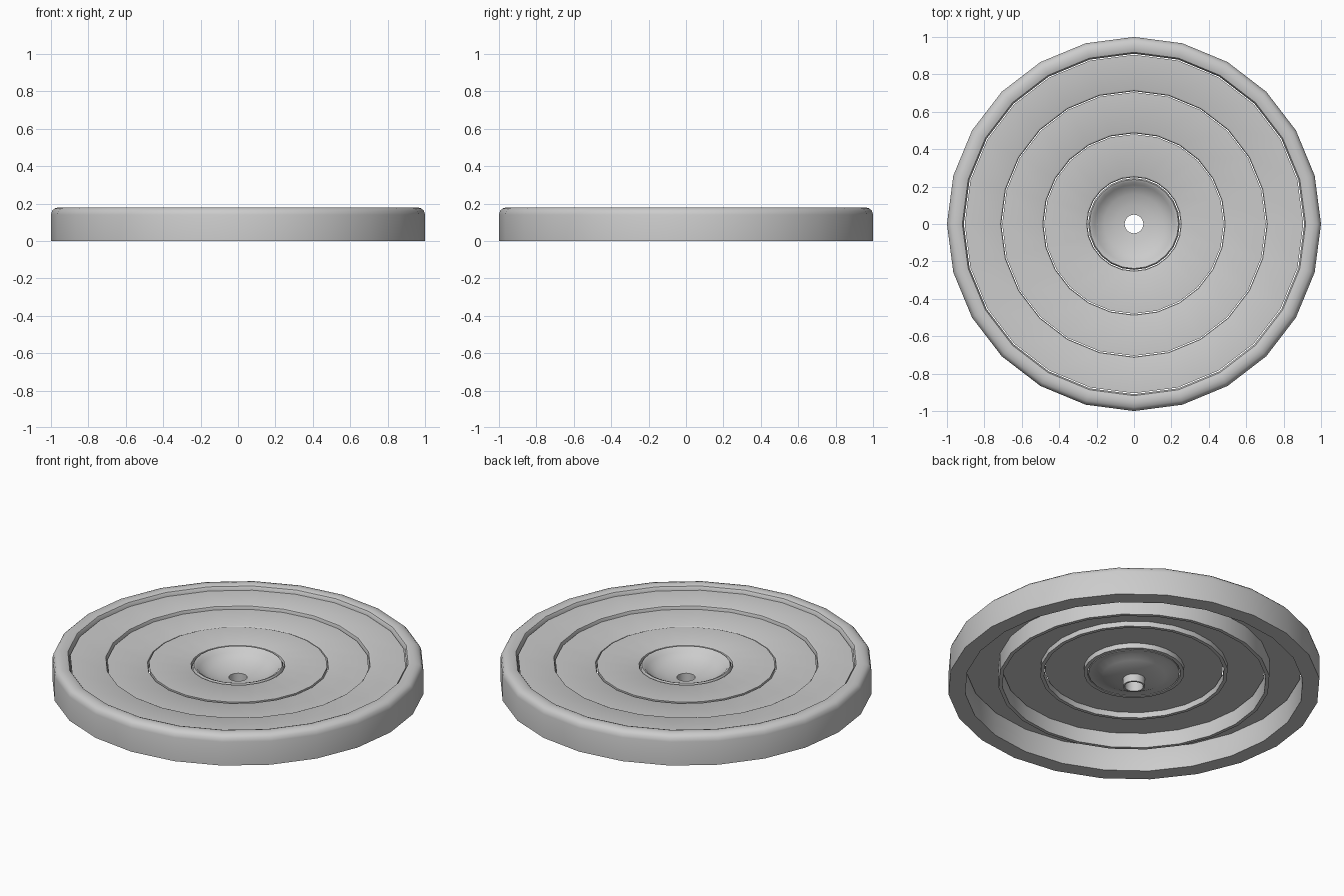
import bpy, bmesh, math

if "Cube" in bpy.data.objects:
    bpy.data.objects.remove(bpy.data.objects["Cube"])

SEG = 24

def lathe(name, profile, seg=SEG):
    """Spin a closed (radius, z) profile around the z axis."""
    bm = bmesh.new()
    rings = []
    for r, z in profile:
        rings.append([bm.verts.new((r * math.cos(2 * math.pi * i / seg),
                                    r * math.sin(2 * math.pi * i / seg), z)) for i in range(seg)])
    n = len(rings)
    for k in range(n):
        a, b = rings[k], rings[(k + 1) % n]
        for i in range(seg):
            j = (i + 1) % seg
            bm.faces.new((a[i], a[j], b[j], b[i]))
    bmesh.ops.recalc_face_normals(bm, faces=bm.faces)
    me = bpy.data.meshes.new(name)
    bm.to_mesh(me)
    bm.free()
    ob = bpy.data.objects.new(name, me)
    bpy.context.collection.objects.link(ob)
    bpy.ops.object.select_all(action='DESELECT')
    ob.select_set(True)
    bpy.context.view_layer.objects.active = ob
    bpy.ops.object.shade_smooth_by_angle(angle=math.radians(40))
    return ob

def stepped_ring(name, r_out, r_in, z_top, z_plate, z_bottom):
    """Flat plate with a short wall hanging from its inner edge."""
    t = 0.02
    lathe(name, [(r_out, z_top), (r_in + 0.012, z_top), (r_in + 0.003, z_top - 0.004),
                 (r_in, z_top - 0.012), (r_in, z_bottom), (r_in + t, z_bottom),
                 (r_in + t, z_plate), (r_out, z_plate)])

# Outer rim with rounded top
lathe("outer_rim", [(0.91, 0.0), (1.0, 0.0), (1.0, 0.14), (0.994, 0.161), (0.98, 0.174),
                    (0.958, 0.18), (0.935, 0.18), (0.918, 0.174), (0.91, 0.16)])

# Nested plates
stepped_ring("outer_plate", 0.905, 0.71, 0.155, 0.135, 0.03)
stepped_ring("middle_plate", 0.705, 0.485, 0.135, 0.115, 0.085)
stepped_ring("inner_plate", 0.48, 0.25, 0.135, 0.115, 0.085)

# Central dish with spout
lathe("dish_spout", [(0.245, 0.085), (0.245, 0.125), (0.238, 0.135), (0.225, 0.13), (0.21, 0.11),
                     (0.16, 0.083), (0.10, 0.066), (0.05, 0.06), (0.05, 0.0), (0.06, 0.0),
                     (0.06, 0.045), (0.11, 0.05), (0.17, 0.066), (0.21, 0.085)])
